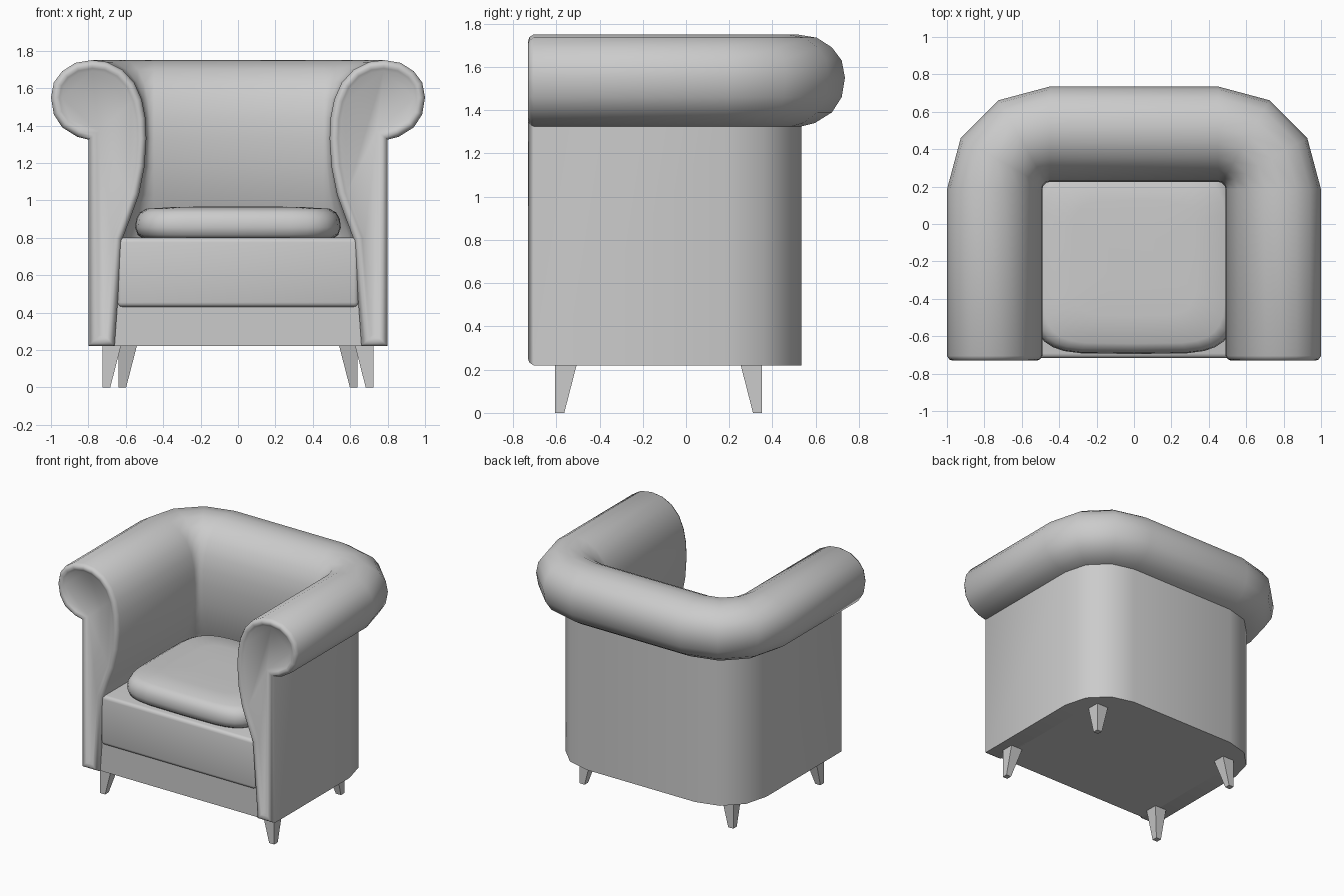
import bpy, bmesh
from math import sin, cos, pi, radians, copysign

if "Cube" in bpy.data.objects:
    bpy.data.objects.remove(bpy.data.objects["Cube"])


def finish(bm, name, angle=50):
    bmesh.ops.recalc_face_normals(bm, faces=bm.faces)
    me = bpy.data.meshes.new(name)
    bm.to_mesh(me)
    bm.free()
    ob = bpy.data.objects.new(name, me)
    bpy.context.collection.objects.link(ob)
    bpy.ops.object.select_all(action='DESELECT')
    ob.select_set(True)
    bpy.context.view_layer.objects.active = ob
    if angle:
        bpy.ops.object.shade_smooth_by_angle(angle=radians(angle))
    return ob


def loft(rings):
    """Skin closed rings of points; returns the bmesh and its two caps."""
    bm = bmesh.new()
    vs = [[bm.verts.new(p) for p in r] for r in rings]
    n = len(vs[0])
    for a, b in zip(vs, vs[1:]):
        for j in range(n):
            k = (j + 1) % n
            bm.faces.new((a[j], a[k], b[k], b[j]))
    caps = [bm.faces.new(vs[0]), bm.faces.new(vs[-1])]
    bmesh.ops.recalc_face_normals(bm, faces=bm.faces)
    return bm, caps


def box(name, x, y0, y1, z0, z1, bevel=0.0):
    bm, _ = loft([[(-x, y0, z), (x, y0, z), (x, y1, z), (-x, y1, z)] for z in (z0, z1)])
    if bevel:
        bmesh.ops.bevel(bm, geom=bm.edges[:], offset=bevel, segments=3,
                        profile=0.5, affect='EDGES')
    return finish(bm, name)


# Arms and back: one rolled cross-section swept around a U
profile = [(.80, .22), (.80, 1.325), (.86, 1.34), (.94, 1.39), (.985, 1.46), (1.0, 1.55),
           (.985, 1.63), (.94, 1.69), (.87, 1.735), (.78, 1.75), (.70, 1.74), (.62, 1.70),
           (.555, 1.63), (.515, 1.54), (.495, 1.44), (.49, 1.33), (.50, 1.18),
           (.53, 1.03), (.57, .92), (.62, .79), (.66, .22)]
CX, CY, FRONT = .45, .185, -.705


def station(side, deg):
    ring = []
    for u, z in profile:
        if deg is None:
            ring.append((side * u, FRONT, z))
        else:
            r, a = u - CX, radians(deg)
            ring.append((side * (CX + r * cos(a)), CY + r * sin(a), z))
    return ring


angles = [None, 0, 30, 60, 90]
bm, caps = loft([station(1, a) for a in angles] + [station(-1, a) for a in angles[::-1]])
# Raised rim and sunken panel on each arm front
for cap in caps:
    for width, y in ((.012, -.724), (.016, -.73), (.016, -.724), (.014, -.714)):
        bmesh.ops.inset_region(bm, faces=[cap], thickness=width, depth=0,
                               use_boundary=True, use_even_offset=True)
        for v in cap.verts:
            v.co.y = y
finish(bm, "arms_and_back")

# Base rail and seat block
box("base", .67, -.695, .40, .22, .45)
box("seat", .645, -.717, .37, .43, .80, .025)

# Loose seat cushion
layers = [(.92, .795), (.975, .815), (1, .855), (.99, .90), (.955, .935),
          (.89, .955), (.6, .965), (.25, .967)]


def cushion_ring(s, z, n=32):
    ring = []
    for i in range(n):
        c, d = cos(2 * pi * i / n), sin(2 * pi * i / n)
        ring.append((.55 * s * copysign(abs(c) ** .4, c),
                     -.185 + .51 * s * copysign(abs(d) ** .4, d), z))
    return ring


bm, _ = loft([cushion_ring(s, z) for s, z in layers])
finish(bm, "seat_cushion")

# Tapered legs with straight outer corners
for part, x, y, ydir in (("front_leg", .725, -.605, 1), ("back_leg", .64, .352, -1)):
    for side, label in ((-1, "left"), (1, "right")):
        rings = []
        for w, z in ((.042, 0), (.10, .225)):
            xi, yi = side * (x - w), y + ydir * w
            rings.append([(side * x, y, z), (xi, y, z), (xi, yi, z), (side * x, yi, z)])
        bm, _ = loft(rings)
        finish(bm, f"{part}_{label}", 0)
